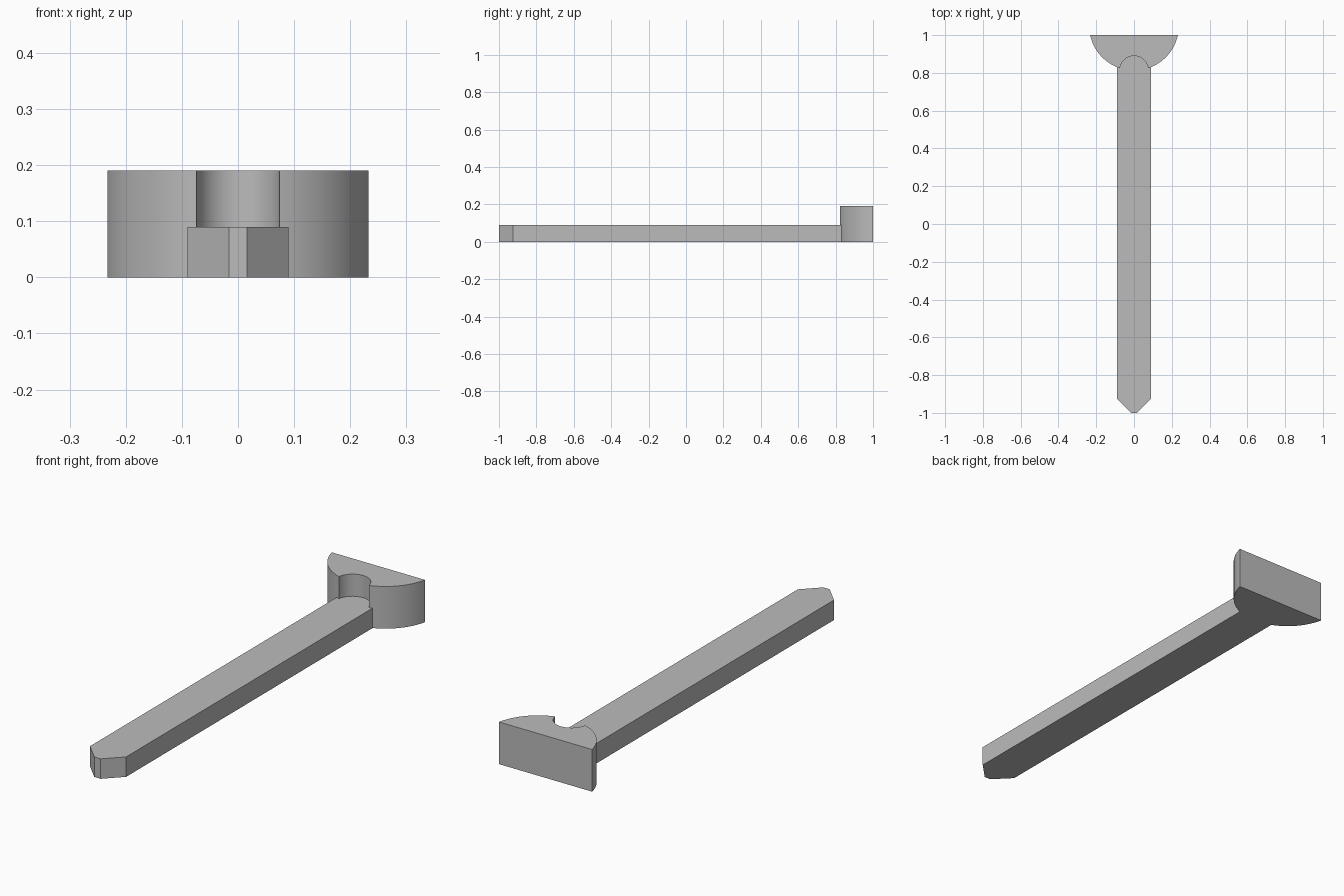
import bpy, bmesh
from math import sin, cos, sqrt, asin, pi, radians

cube = bpy.data.objects.get("Cube")
if cube:
    bpy.data.objects.remove(cube, do_unlink=True)

# Single grey material
grey = bpy.data.materials.new("plain grey")
grey.use_nodes = True
colour = (0.5, 0.5, 0.5, 1)
grey.diffuse_color = colour
grey.node_tree.nodes["Principled BSDF"].inputs["Base Color"].default_value = colour


def arc(centre_y, radius, start, end, steps):
    """Points on a circle centred on x = 0, from start to end angle."""
    angles = [start + (end - start) * i / steps for i in range(steps + 1)]
    return [(radius * cos(a), centre_y + radius * sin(a)) for a in angles]


def prism(name, outline, height):
    """Extrude a plan outline upward from the ground."""
    bm = bmesh.new()
    base = bm.faces.new([bm.verts.new((x, y, 0)) for x, y in outline])
    top = bmesh.ops.extrude_face_region(bm, geom=[base])["geom"]
    moved = [v for v in top if isinstance(v, bmesh.types.BMVert)]
    bmesh.ops.translate(bm, verts=moved, vec=(0, 0, height))
    bmesh.ops.recalc_face_normals(bm, faces=bm.faces)
    mesh = bpy.data.meshes.new(name)
    bm.to_mesh(mesh)
    bm.free()
    mesh.materials.append(grey)
    obj = bpy.data.objects.new(name, mesh)
    bpy.context.collection.objects.link(obj)
    bpy.ops.object.select_all(action="DESELECT")
    obj.select_set(True)
    bpy.context.view_layer.objects.active = obj
    bpy.ops.object.shade_smooth_by_angle(angle=radians(30))
    return obj


# Head circle and the smaller notch circle, and where they cross
head_y, head_r = 1.05, 0.2375
notch_y, notch_r = 0.815, 0.075
gap = head_y - notch_y
cross_y = notch_y + (gap**2 + notch_r**2 - head_r**2) / (2 * gap)
notch_start = asin((cross_y - notch_y) / notch_r)
head_end = asin((cross_y - head_y) / head_r)
notch = arc(notch_y, notch_r, notch_start, pi - notch_start, 24)

# Head: flat back, round front, notched in the middle
side = arc(head_y, head_r, asin((1 - head_y) / head_r), head_end, 24)
mirrored = [(-x, y) for x, y in reversed(side)]
prism("head", side + notch[1:-1] + mirrored, 0.19)

# Shaft: chamfered tip, rounded end filling the lower part of the notch
half = 0.09
root_y = head_y - sqrt(head_r**2 - half**2)
right = [(0.016, -1), (half, -0.925), (half, root_y)]
left = [(-x, y) for x, y in reversed(right)]
prism("shaft", right + notch + left, 0.09)
